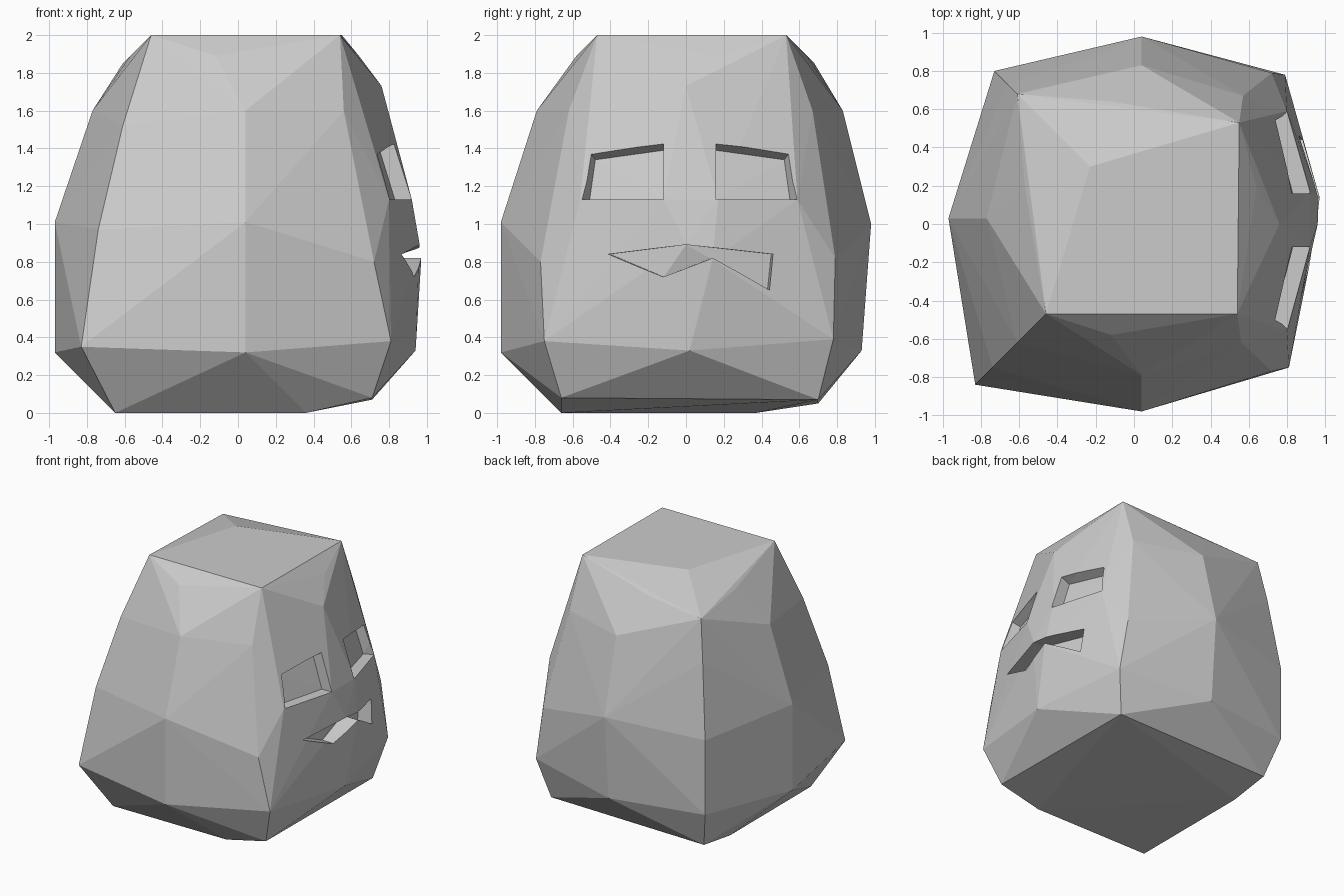
import bpy, bmesh

if "Cube" in bpy.data.objects:
    bpy.data.objects.remove(bpy.data.objects["Cube"])


def new_object(name, bm):
    bmesh.ops.recalc_face_normals(bm, faces=bm.faces)
    mesh = bpy.data.meshes.new(name)
    bm.to_mesh(mesh)
    bm.free()
    ob = bpy.data.objects.new(name, mesh)
    bpy.context.collection.objects.link(ob)
    return ob


# Faceted boulder: hull around a few anchor points
rows = {
    "base": [(-.65, -.66, 0), (.36, -.66, 0), (.71, -.66, .08), (.71, .7, .07),
             (-.65, .37, 0), (-.65, .7, .05)],
    "lower": [(-.83, -.84, .35), (.04, -.98, .32), (.81, -.75, .38), (.94, .02, .33),
              (.79, .78, .39), (.04, .93, .33), (-.73, .80, .35), (-.97, .03, .32)],
    "middle": [(-.74, -.75, .97), (.04, -.98, 1.01), (.72, -.77, .80), (.97, .14, .81),
               (.96, 0, .90), (.72, .79, .82), (.04, .98, 1.0), (-.73, .80, .95),
               (-.97, .03, 1.01)],
    "cheeks": [(.92, -.12, 1.13), (.92, .17, 1.13), (.80, -.56, 1.13), (.80, .59, 1.13)],
    "upper": [(-.61, -.62, 1.52), (.04, -.79, 1.6), (.56, -.62, 1.6), (.76, 0, 1.73),
              (.57, .67, 1.6), (.04, .83, 1.6), (-.66, .73, 1.53), (-.77, .03, 1.6)],
    "crown": [(-.46, -.47, 2), (-.12, -.58, 1.89), (.54, -.47, 2), (.64, .19, 1.89),
              (.55, .53, 2), (-.12, .64, 1.89), (-.61, .68, 1.85), (-.57, .19, 1.89),
              (-.23, .3, 2)],
}
bm = bmesh.new()
for pts in rows.values():
    for p in pts:
        bm.verts.new(p)
hull = bmesh.ops.convex_hull(bm, input=bm.verts)
bmesh.ops.delete(bm, geom=list({v for v in hull["geom_interior"] + hull["geom_unused"]
                                if isinstance(v, bmesh.types.BMVert)}), context='VERTS')
bmesh.ops.dissolve_limit(bm, angle_limit=.02, verts=bm.verts, edges=bm.edges)
head = new_object("stone_head", bm)


# Carves a pocket whose walls run from the surface outline to the floor outline
def carve(name, surface, floor):
    bm = bmesh.new()
    back = [bm.verts.new(f) for f in floor]
    front = [bm.verts.new([b + (a - b) * 2.5 for a, b in zip(s, f)])
             for s, f in zip(surface, floor)]
    n = len(back)
    bm.faces.new(back)
    bm.faces.new(front[::-1])
    for i in range(n):
        j = (i + 1) % n
        bm.faces.new((back[i], front[i], front[j], back[j]))
    bmesh.ops.triangulate(bm, faces=bm.faces)
    cutter = new_object(name, bm)
    cutter.hide_render = True
    mod = head.modifiers.new(name, 'BOOLEAN')
    mod.object, mod.operation, mod.solver = cutter, 'DIFFERENCE', 'EXACT'
    bpy.context.view_layer.objects.active = head
    bpy.ops.object.modifier_apply(modifier=name)
    bpy.data.objects.remove(cutter)


# Eye sockets, mirrored about y = 0.02
eye = [(.82, -.56, 1.13), (.92, -.12, 1.13), (.84, -.12, 1.43), (.76, -.51, 1.38)]
eye_floor = [(.73, -.51, 1.13), (.83, -.12, 1.13), (.75, -.12, 1.39), (.68, -.48, 1.34)]
for side in ("left", "right"):
    def place(p):
        return p if side == "left" else (p[0], .04 - p[1], p[2])
    carve("eye_socket_" + side, [place(p) for p in eye], [place(p) for p in eye_floor])

# Crooked mouth
mouth = [(-.41, .84), (0, .89), (.46, .84), (.44, .65), (.14, .82), (-.12, .72)]
lips = [(.96 - .22 * abs(y), y, z) for y, z in mouth]
carve("mouth", lips, [(x - .10, y * .98, z) for x, y, z in lips])
